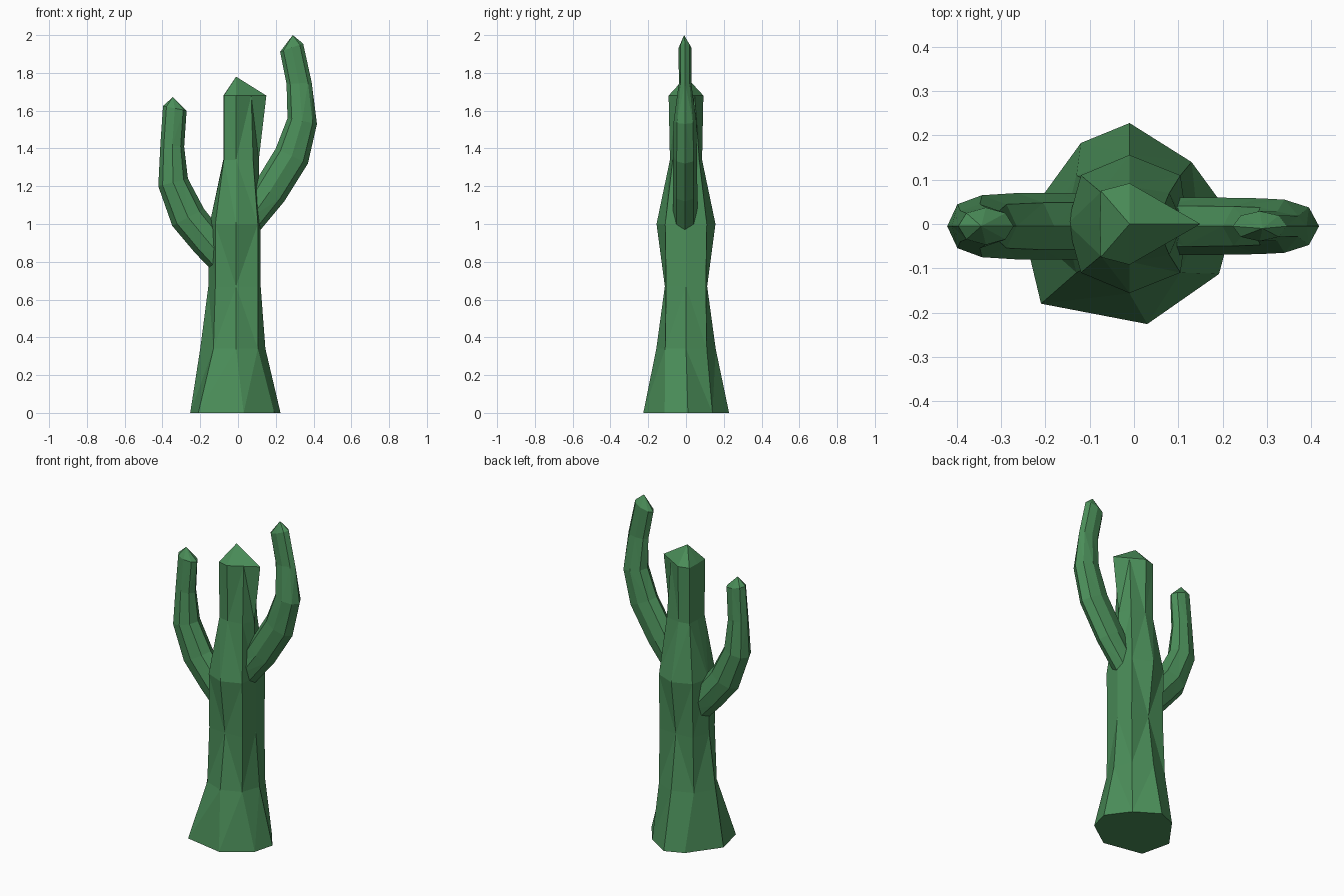
import bpy, bmesh, math
from mathutils import Vector

if "Cube" in bpy.data.objects:
    bpy.data.objects.remove(bpy.data.objects["Cube"])

green = bpy.data.materials.new("cactus_green")
green.diffuse_color = (0.07, 0.27, 0.10, 1)
green.use_nodes = True
green.node_tree.nodes["Principled BSDF"].inputs["Base Color"].default_value = green.diffuse_color


def loft(name, rings, tip):
    """Skin a stack of 8-sided rings, flat at the start, pointed at the end."""
    bm = bmesh.new()
    loops = [[bm.verts.new(p) for p in ring] for ring in rings]
    n = len(loops[0])
    bm.faces.new(loops[0])
    for a, b in zip(loops, loops[1:]):
        for i in range(n):
            j = (i + 1) % n
            bm.faces.new((a[i], a[j], b[j], b[i]))
    top = bm.verts.new(tip)
    for i in range(n):
        bm.faces.new((loops[-1][i], loops[-1][(i + 1) % n], top))
    bmesh.ops.triangulate(bm, faces=[f for f in bm.faces if len(f.verts) == 4])
    bmesh.ops.recalc_face_normals(bm, faces=bm.faces[:])
    mesh = bpy.data.meshes.new(name)
    bm.to_mesh(mesh)
    bm.free()
    mesh.materials.append(green)
    obj = bpy.data.objects.new(name, mesh)
    bpy.context.collection.objects.link(obj)
    return obj


def trunk_ring(z, right, diag_r, mid_y, diag_l, left):
    """Ring mirrored front to back."""
    half = [diag_r, (-0.01, mid_y), diag_l]
    pts = [(right, 0)] + half + [(left, 0)] + [(x, -y) for x, y in reversed(half)]
    return [(x, y, z) for x, y in pts]


def arm_ring(outer, inner, half_y):
    """8-sided ring spanning the outer and inner outline points (x, z)."""
    o, i = Vector((outer[0], 0, outer[1])), Vector((inner[0], 0, inner[1]))
    mid, axis = (o + i) / 2, (o - i) / 2
    return [mid + axis * math.cos(k * math.pi / 4)
            + Vector((0, half_y * math.sin(k * math.pi / 4) - 0.005, 0))
            for k in range(8)]


# Trunk: irregular flared base, waist, swollen middle, narrow top
base = [(x, y, 0) for x, y in (
    (0.225, 0.01), (0.13, 0.14), (-0.01, 0.228), (-0.12, 0.183),
    (-0.253, 0), (-0.21, -0.18), (0.03, -0.226), (0.192, -0.113))]
trunk = [base,
         trunk_ring(0.34, 0.145, (0.105, 0.11), 0.157, (-0.13, 0.11), -0.20),
         trunk_ring(0.67, 0.12, (0.105, 0.105), 0.112, (-0.12, 0.105), -0.157),
         trunk_ring(1.00, 0.12, (0.105, 0.11), 0.156, (-0.12, 0.11), -0.15),
         trunk_ring(1.34, 0.11, (0.08, 0.07), 0.085, (-0.075, 0.072), -0.078),
         trunk_ring(1.68, 0.15, (0.07, 0.046), 0.092, (-0.075, 0.075), -0.077)]
loft("trunk", trunk, (-0.01, 0, 1.78))

# Right arm, the taller one
right = [((0.12, 0.97), (0.03, 1.11), 0.065),
         ((0.245, 1.12), (0.09, 1.22), 0.065),
         ((0.37, 1.32), (0.20, 1.40), 0.063),
         ((0.418, 1.53), (0.262, 1.56), 0.06),
         ((0.39, 1.75), (0.257, 1.74), 0.033),
         ((0.345, 1.955), (0.223, 1.912), 0.034)]
loft("right_arm", [arm_ring(*r) for r in right], (0.29, -0.01, 2.0))

# Left arm, lower and shorter
left = [((-0.13, 0.745), (-0.04, 0.90), 0.075),
        ((-0.23, 0.85), (-0.10, 0.98), 0.075),
        ((-0.348, 0.99), (-0.18, 1.08), 0.075),
        ((-0.422, 1.20), (-0.265, 1.24), 0.07),
        ((-0.411, 1.42), (-0.285, 1.41), 0.05),
        ((-0.397, 1.625), (-0.272, 1.60), 0.042)]
loft("left_arm", [arm_ring(*r) for r in left], (-0.345, -0.005, 1.672))
